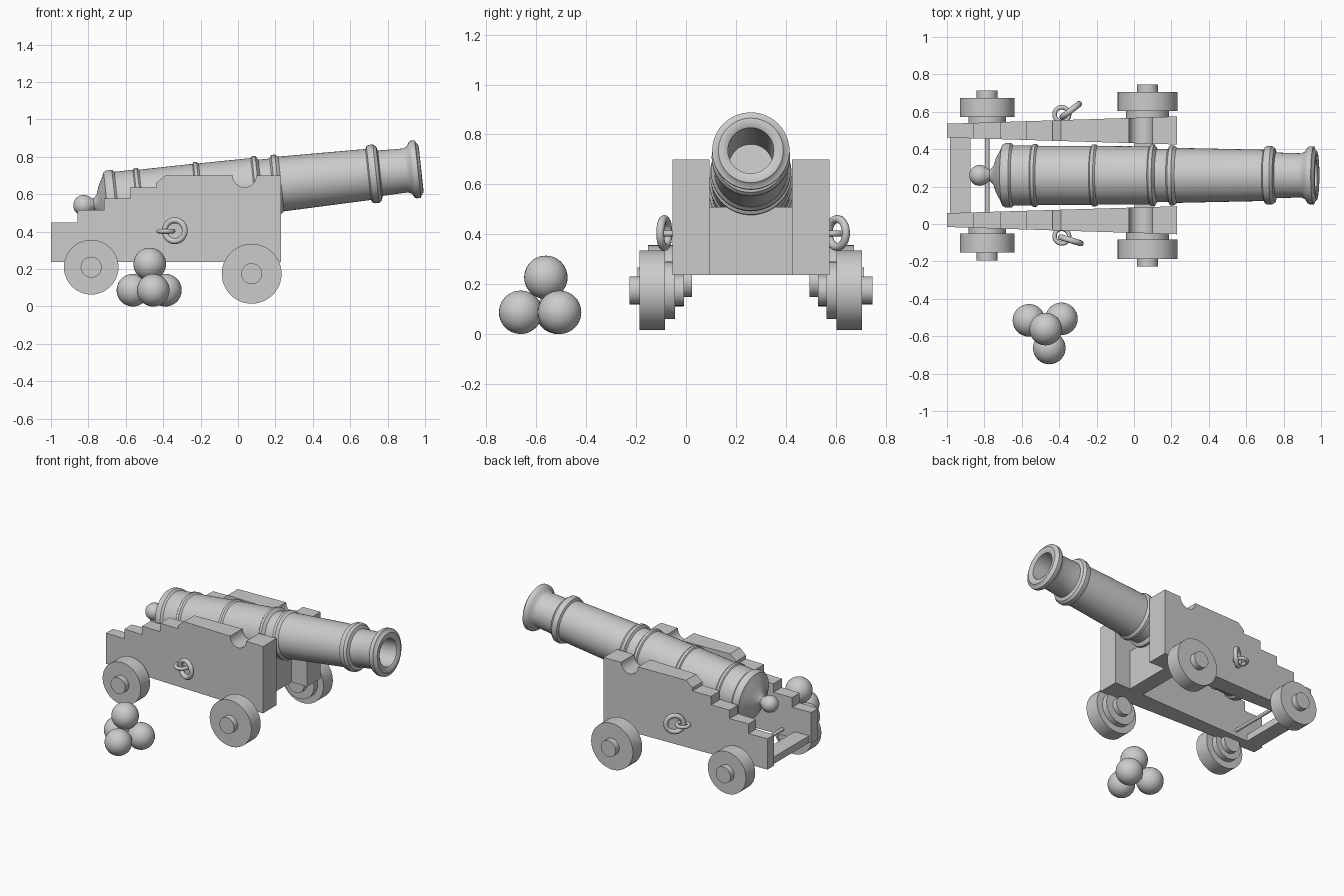
import bpy, bmesh
from math import radians, pi, sin, cos
from mathutils import Matrix, Vector

if "Cube" in bpy.data.objects:
    bpy.data.objects.remove(bpy.data.objects["Cube"])

CY = 0.26  # centre line of the gun


def finish(bm, name, angle=35):
    bmesh.ops.remove_doubles(bm, verts=bm.verts, dist=1e-5)
    bmesh.ops.recalc_face_normals(bm, faces=bm.faces)
    me = bpy.data.meshes.new(name)
    bm.to_mesh(me)
    bm.free()
    me.shade_smooth()
    me.set_sharp_from_angle(angle=radians(angle))
    ob = bpy.data.objects.new(name, me)
    bpy.context.collection.objects.link(ob)
    return ob


def lathe(name, profile, matrix, n=48):
    """Revolve (along, radius) points about local z."""
    bm = bmesh.new()
    vs = [bm.verts.new((r, 0, t)) for t, r in profile]
    es = [bm.edges.new(p) for p in zip(vs, vs[1:])]
    bmesh.ops.spin(bm, geom=vs + es, cent=(0, 0, 0), axis=(0, 0, 1),
                   angle=2 * pi, steps=n)
    ob = finish(bm, name)
    ob.matrix_world = matrix
    return ob


def torus(name, R, r, matrix, n=32, m=12):
    lathe(name, [(r * sin(2 * pi * i / m), R + r * cos(2 * pi * i / m))
                 for i in range(m + 1)], matrix, n)


def prism(name, profile, y0, y1):
    """Extrude an xz profile between two y(x) functions."""
    bm = bmesh.new()
    a = [bm.verts.new((x, y0(x), z)) for x, z in profile]
    b = [bm.verts.new((x, y1(x), z)) for x, z in profile]
    bm.faces.new(a)
    bm.faces.new(b)
    for i in range(len(a)):
        j = (i + 1) % len(a)
        bm.faces.new((a[i], a[j], b[j], b[i]))
    return finish(bm, name)


# Barrel with rings, cascabel ball and hollow bore
ball = [(-0.83 - 0.056 * cos(radians(a)), 0.056 * sin(radians(a)))
        for a in range(0, 150, 15)]
barrel = ball + [
    (-0.775, 0.03), (-0.755, 0.05), (-0.74, 0.095), (-0.715, 0.14),
    (-0.705, 0.165), (-0.69, 0.173), (-0.66, 0.173), (-0.648, 0.161),
    (-0.548, 0.161), (-0.542, 0.168), (-0.525, 0.168), (-0.515, 0.158),
    (-0.228, 0.158), (-0.222, 0.166), (-0.205, 0.166), (-0.195, 0.157),
    (0.085, 0.155), (0.092, 0.164), (0.11, 0.164), (0.125, 0.142),
    (0.185, 0.142), (0.195, 0.16), (0.215, 0.16), (0.232, 0.147),
    (0.70, 0.137), (0.707, 0.152), (0.72, 0.157), (0.742, 0.157),
    (0.758, 0.145), (0.765, 0.122), (0.90, 0.118), (0.922, 0.128),
    (0.935, 0.15), (0.945, 0.155), (0.967, 0.155), (0.972, 0.14),
    (0.983, 0.13), (0.985, 0.11), (0.975, 0.092), (0.40, 0.088), (0.40, 0)]
lathe("barrel", barrel, Matrix.Translation((0, CY, 0.63))
      @ Matrix.Rotation(radians(90 - 6.2), 4, 'Y'), 64)


# Carriage cheeks: stepped, tapered toward the tail, with a trunnion notch
def outer(x):
    return 0.276 + 0.039 * (x + 1) / 1.23


def inner(x):
    return 0.202 - 0.037 * (x + 1) / 1.23


notch = [(0.035 + 0.063 * cos(radians(a)), 0.70 - 0.063 * sin(radians(a)))
         for a in range(0, 181, 15)]
cheek = [(-1, 0.237), (0.23, 0.237), (0.23, 0.70)] + notch + [
    (-0.39, 0.70), (-0.437, 0.66), (-0.437, 0.637), (-0.577, 0.637),
    (-0.577, 0.577), (-0.717, 0.577), (-0.717, 0.517), (-0.858, 0.517),
    (-0.858, 0.45), (-1, 0.45)]


def box_profile(x0, x1, z0, z1):
    return [(x0, z0), (x1, z0), (x1, z1), (x0, z1)]


# Cross members between the cheeks
for name, prof in (("front_transom", box_profile(0.0, 0.11, 0.237, 0.51)),
                   ("tail_beam", box_profile(-0.985, -0.875, 0.237, 0.285))):
    prism(name, prof, lambda x: CY - inner(x) - 0.01,
          lambda x: CY + inner(x) + 0.01)
lathe("rear_rod", [(-0.21, 0), (-0.21, 0.012), (0.21, 0.012), (0.21, 0)],
      Matrix.Translation((-0.785, CY, 0.28)) @ Matrix.Rotation(pi / 2, 4, 'X'), 16)


# Wheel with outer hub, inner collar and axle stub (0 = inner wheel face)
def wheel(name, x, z, r, off, s, collar):
    prof = [(-0.075, 0), (-0.075, 0.062), (-0.04, 0.062), (-0.04, collar),
            (0, collar), (0, r), (0.102, r), (0.102, 0.056),
            (0.143, 0.056), (0.143, 0)]
    lathe(name, prof, Matrix.Translation((x, CY + s * off, z))
          @ Matrix.Rotation(-s * pi / 2, 4, 'X'))


for s, side in ((-1, "near"), (1, "far")):
    prism(side + "_cheek", cheek, lambda x: CY + s * inner(x),
          lambda x: CY + s * outer(x))
    wheel(side + "_front_wheel", 0.073, 0.175, 0.16, 0.344, s, 0.115)
    wheel(side + "_rear_wheel", -0.785, 0.21, 0.146, 0.311, s, 0.10)
    # Eye fixed in the cheek and the rope ring hanging through it
    torus(side + "_eye", 0.039, 0.012,
          Matrix.Translation((-0.386, CY + s * 0.325, 0.403)))
    yaw = radians(38 if s > 0 else -17)
    torus(side + "_rope_ring", 0.056, 0.016,
          Matrix.Translation((-0.338, CY + s * 0.347, 0.405))
          @ Matrix.Rotation(yaw, 4, 'Z') @ Matrix.Rotation(pi / 2, 4, 'X'))

# Pile of cannonballs
for i, p in enumerate([(-0.562, -0.515, 0.087), (-0.388, -0.507, 0.087),
                       (-0.453, -0.663, 0.087), (-0.472, -0.562, 0.227)]):
    bm = bmesh.new()
    bmesh.ops.create_uvsphere(bm, u_segments=32, v_segments=20, radius=0.087)
    finish(bm, "cannonball_%d" % (i + 1)).location = Vector(p)
